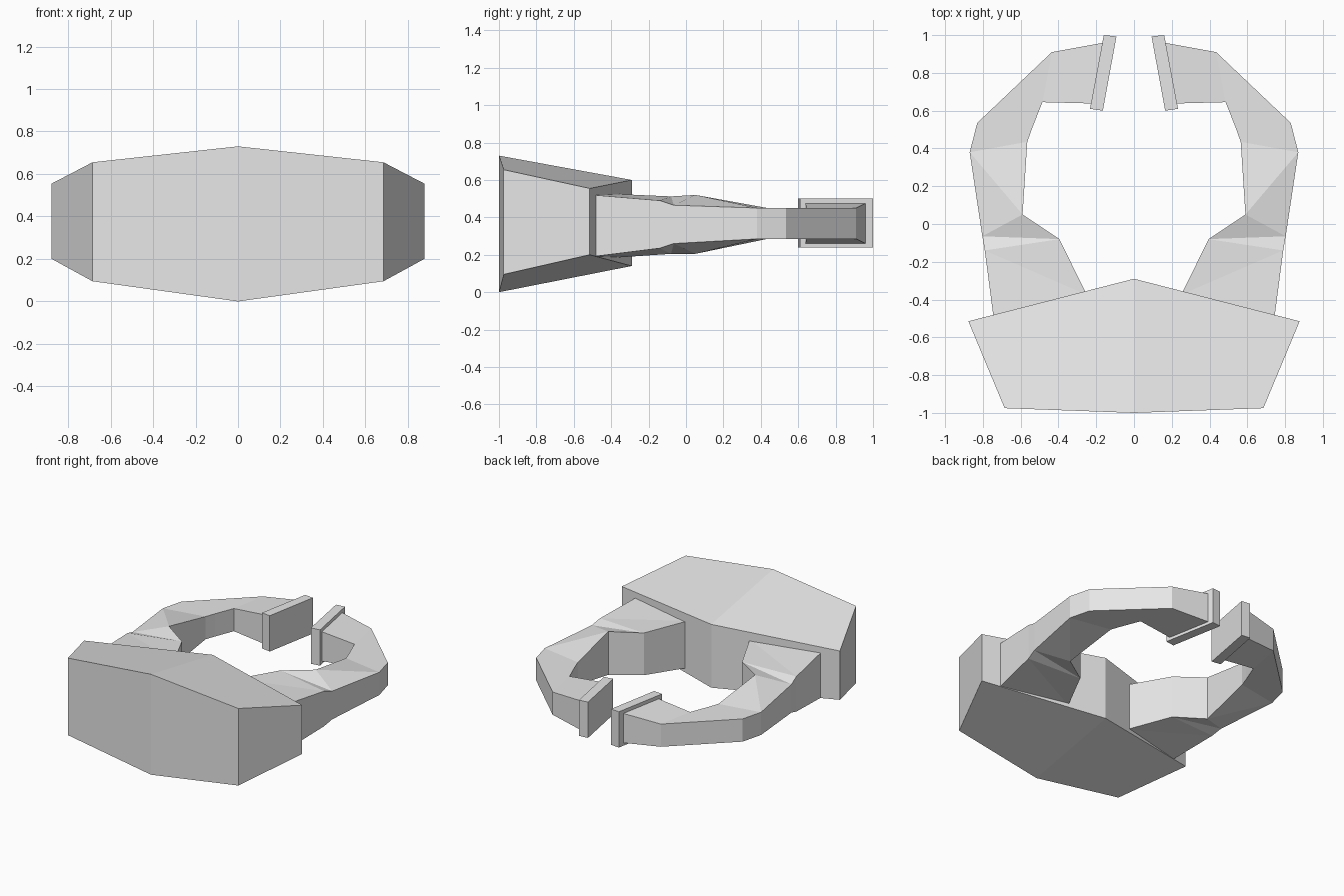
import bpy
import bmesh

cube = bpy.data.objects.get("Cube")
if cube:
    bpy.data.objects.remove(cube, do_unlink=True)

GREY = (0.8, 0.8, 0.8, 1.0)
grey = bpy.data.materials.new("light grey")
grey.use_nodes = True
grey.diffuse_color = GREY
grey.node_tree.nodes["Principled BSDF"].inputs["Base Color"].default_value = GREY


def finish(name, bm):
    """Turn a bmesh into a flat-shaded object."""
    bmesh.ops.recalc_face_normals(bm, faces=bm.faces)
    mesh = bpy.data.meshes.new(name)
    bm.to_mesh(mesh)
    bm.free()
    mesh.materials.append(grey)
    obj = bpy.data.objects.new(name, mesh)
    bpy.context.collection.objects.link(obj)
    return obj


def columns(bm, outline, sx=1):
    """Vertical pairs of vertices from (x, y, z low, z high)."""
    return [(bm.verts.new((sx * x, y, lo)), bm.verts.new((sx * x, y, hi)))
            for x, y, lo, hi in outline]


def prism(name, outline, sx=1, closed=True):
    """Block with a plan outline and its own heights at each corner."""
    bm = bmesh.new()
    cols = columns(bm, outline, sx)
    bm.faces.new([c[0] for c in cols])
    bm.faces.new([c[1] for c in cols])
    n = len(cols)
    for i in range(n if closed else n - 1):
        a, b = cols[i], cols[(i + 1) % n]
        bm.faces.new((a[0], b[0], b[1], a[1]))
    return finish(name, bm)


def arm(name, inner, outer, sx):
    """Curved arm lofted between matching inner and outer columns."""
    bm = bmesh.new()
    ins, outs = columns(bm, inner, sx), columns(bm, outer, sx)
    for i in range(len(ins) - 1):
        a, b, c, d = ins[i], ins[i + 1], outs[i + 1], outs[i]
        for k in (0, 1):                       # faceted bottom and top
            bm.faces.new((a[k], b[k], c[k]))
            bm.faces.new((a[k], c[k], d[k]))
        for p, q in ((a, b), (d, c)):          # inner and outer walls
            bm.faces.new((p[0], q[0], q[1], p[1]))
    for i in (0, -1):                          # end caps
        bm.faces.new((ins[i][0], outs[i][0], outs[i][1], ins[i][1]))
    return finish(name, bm)


# Wedge-shaped body, half outline mirrored across x = 0
body = prism("body", [(0, -1.0, 0.0, 0.73), (0.685, -0.975, 0.095, 0.655),
                      (0.877, -0.515, 0.2, 0.555), (0, -0.29, 0.14, 0.6)],
             closed=False)
body.modifiers.new("Mirror", 'MIRROR').use_clip = True

# Arm columns from the body round to the gripping pad
INNER = [(0.25, -0.375, 0.185, 0.525), (0.395, -0.08, 0.205, 0.512),
         (0.59, 0.05, 0.205, 0.52), (0.565, 0.435, 0.285, 0.45),
         (0.485, 0.645, 0.285, 0.45), (0.485, 0.645, 0.285, 0.45),
         (0.22, 0.638, 0.26, 0.475)]
INNER[4] = (0.54, 0.505, 0.285, 0.45)
OUTER = [(0.743, -0.50, 0.19, 0.52), (0.79, -0.14, 0.235, 0.49),
         (0.803, -0.065, 0.26, 0.465), (0.87, 0.38, 0.285, 0.45),
         (0.83, 0.535, 0.285, 0.45), (0.435, 0.91, 0.285, 0.45),
         (0.16, 0.96, 0.26, 0.475)]

# Tilted pad at each arm tip
PAD = [(x, y, 0.24, 0.5) for x, y in
       ((0.093, 0.993), (0.16, 1.0), (0.233, 0.61), (0.165, 0.6))]

for side, sx in (("left", 1), ("right", -1)):
    arm(side + "_arm", INNER, OUTER, sx)
    prism(side + "_pad", PAD, sx)
